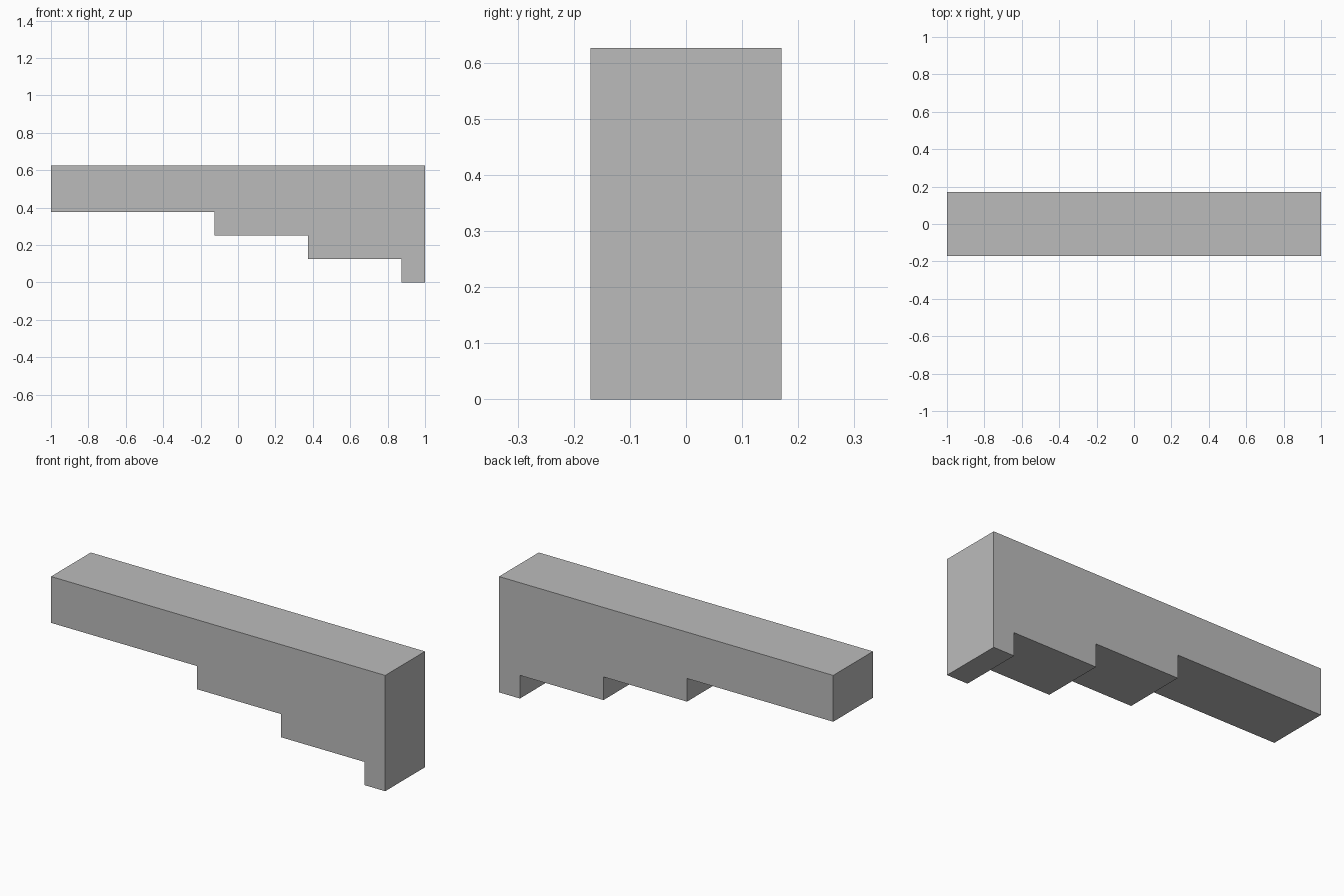
import bpy
import bmesh

cube = bpy.data.objects.get("Cube")
if cube:
    bpy.data.objects.remove(cube, do_unlink=True)

HALF_LENGTH, HALF_DEPTH = 1.0, 0.17
RISE = 0.1253
TOP = 5 * RISE

# Plain grey material
grey = bpy.data.materials.new("plain_grey")
grey.use_nodes = True
colour = (0.5, 0.5, 0.5, 1)
grey.diffuse_color = colour
grey.node_tree.nodes["Principled BSDF"].inputs["Base Color"].default_value = colour

# Side profile: flat top, underside stepping down to the left end
profile = [(HALF_LENGTH, TOP), (-HALF_LENGTH, TOP)]
x = -HALF_LENGTH
for level, step_end in zip((3, 2, 1, 0), (-0.125, 0.375, 0.875, HALF_LENGTH)):
    profile += [(x, level * RISE), (step_end, level * RISE)]
    x = step_end

# Extrude the profile through the depth
bm = bmesh.new()
face = bm.faces.new([bm.verts.new((px, -HALF_DEPTH, pz)) for px, pz in profile])
result = bmesh.ops.extrude_face_region(bm, geom=[face])
moved = [g for g in result["geom"] if isinstance(g, bmesh.types.BMVert)]
bmesh.ops.translate(bm, verts=moved, vec=(0, 2 * HALF_DEPTH, 0))
if face.is_valid and len(bm.faces) < len(profile) + 2:
    bm.faces.new(face.verts)
bmesh.ops.recalc_face_normals(bm, faces=bm.faces)

mesh = bpy.data.meshes.new("stepped_beam")
bm.to_mesh(mesh)
bm.free()
mesh.materials.append(grey)
beam = bpy.data.objects.new("stepped_beam", mesh)
bpy.context.collection.objects.link(beam)
